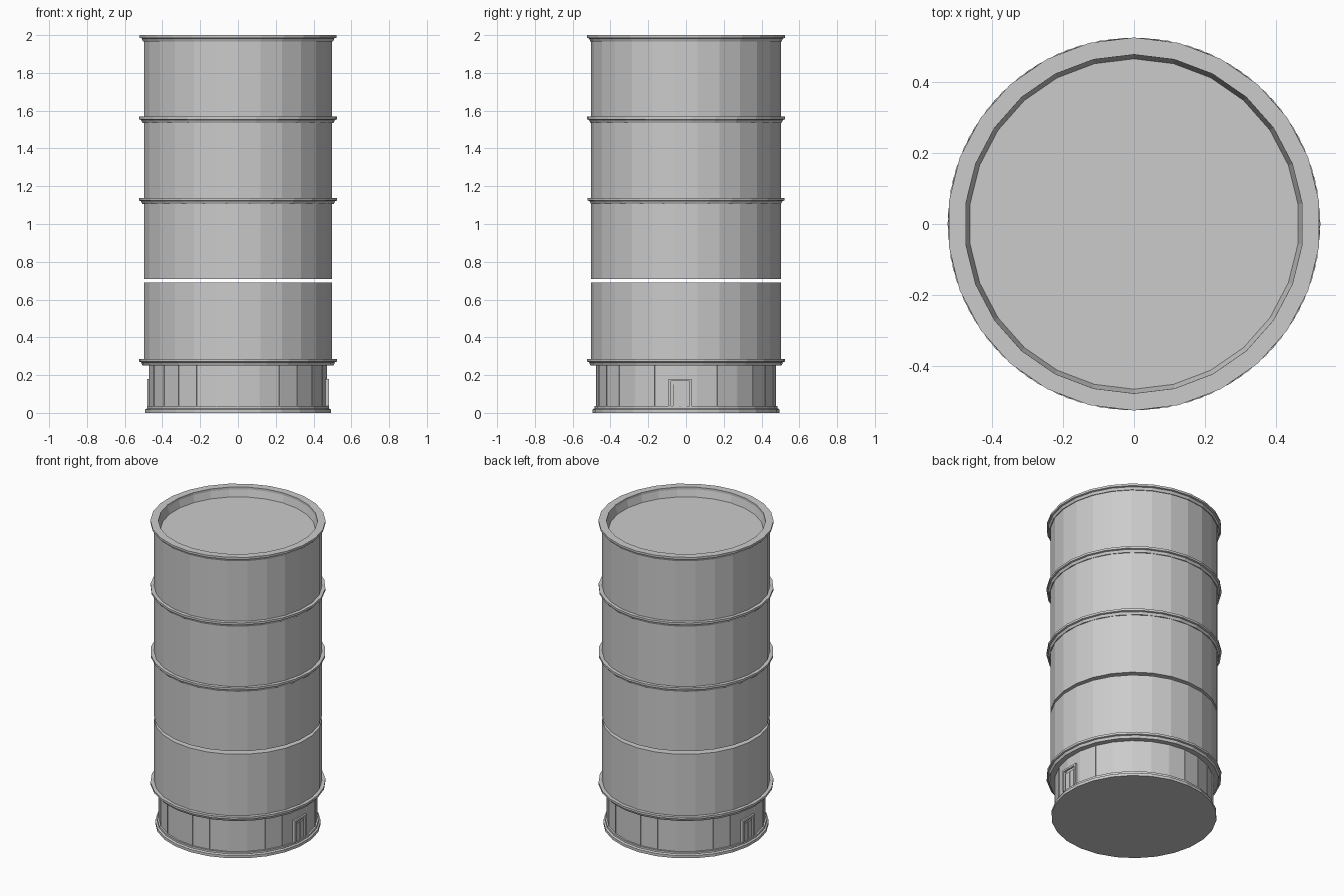
import bpy, bmesh, math
from mathutils import Matrix

if "Cube" in bpy.data.objects:
    bpy.data.objects.remove(bpy.data.objects["Cube"])

SIDES = 26
STEP = math.tau / SIDES


def make_object(name, bm):
    bmesh.ops.recalc_face_normals(bm, faces=bm.faces)
    mesh = bpy.data.meshes.new(name)
    bm.to_mesh(mesh)
    bm.free()
    ob = bpy.data.objects.new(name, mesh)
    bpy.context.collection.objects.link(ob)
    return ob


def lathe(name, profile, turn=0.0, closed=False):
    """Spin (radius, z) points round z; open profiles get flat end caps."""
    bm = bmesh.new()
    rings = []
    for r, z in profile:
        rings.append([bm.verts.new((r * math.cos(math.pi / 2 + turn + i * STEP),
                                    r * math.sin(math.pi / 2 + turn + i * STEP), z))
                      for i in range(SIDES)])
    pairs = list(zip(rings, rings[1:]))
    if closed:
        pairs.append((rings[-1], rings[0]))
    for a, b in pairs:
        for i in range(SIDES):
            j = (i + 1) % SIDES
            bm.faces.new((a[i], a[j], b[j], b[i]))
    if not closed:
        bm.faces.new(rings[0])
        bm.faces.new(rings[-1])
    return make_object(name, bm)


def add_box(bm, x, y, z, angle=0.0):
    """Box from (min, max) ranges, turned about z."""
    mat = (Matrix.Rotation(angle, 4, 'Z')
           @ Matrix.Translation(((x[0] + x[1]) / 2, (y[0] + y[1]) / 2, (z[0] + z[1]) / 2))
           @ Matrix.Diagonal((x[1] - x[0], y[1] - y[0], z[1] - z[0], 1)))
    bmesh.ops.create_cube(bm, size=1, matrix=mat)


# Stepped plinth and recessed ground-floor wall
lathe("plinth", [(0.495, 0), (0.495, 0.018), (0.485, 0.024), (0.485, 0.036), (0.47, 0.036)])
lathe("base_wall", [(0.474, 0.036), (0.474, 0.255)])

# Thin upright seams round the base wall
bm = bmesh.new()
for i in range(SIDES):
    a = math.pi / 2 + i * STEP
    if abs(math.sin(a)) > 0.2:
        add_box(bm, (0.466, 0.477), (-0.003, 0.003), (0.036, 0.25), a)
make_object("base_seams", bm)

# Four stacked drums, with an open gap above the lowest
for k, (z0, z1) in enumerate([(0.27, 0.69), (0.71, 1.12), (1.12, 1.555)]):
    lathe(f"drum_{k + 1}", [(0.502, z0), (0.502, z1)])

# Top drum with its sunken roof
lathe("drum_4", [(0.502, 1.555), (0.502, 1.985), (0.476, 1.985),
                 (0.464, 1.94)])

# Stepped flanges
for k, z in enumerate([0.285, 1.138, 1.568]):
    lathe(f"flange_{k + 1}",
          [(0.47, z - 0.033), (0.507, z - 0.033), (0.514, z - 0.017), (0.524, z - 0.014),
           (0.524, z), (0.47, z)], turn=STEP * (k + 1) / 4, closed=True)
lathe("top_rim", [(0.476, 1.967), (0.507, 1.967), (0.514, 1.983), (0.524, 1.986),
                  (0.524, 2.0), (0.476, 2.0)], closed=True)

# Two opposite framed double doors
for side, angle in (("right", 0), ("left", math.pi)):
    bm = bmesh.new()
    for y0 in (-0.092, 0.018):
        add_box(bm, (0.455, 0.482), (y0, y0 + 0.012), (0.036, 0.18), angle)
    add_box(bm, (0.455, 0.482), (-0.08, 0.018), (0.168, 0.18), angle)
    make_object(f"door_frame_{side}", bm)
    bm = bmesh.new()
    for y in ((-0.07, -0.034), (-0.03, 0.006)):
        add_box(bm, (0.455, 0.476), y, (0.036, 0.15), angle)
    make_object(f"door_leaves_{side}", bm)
